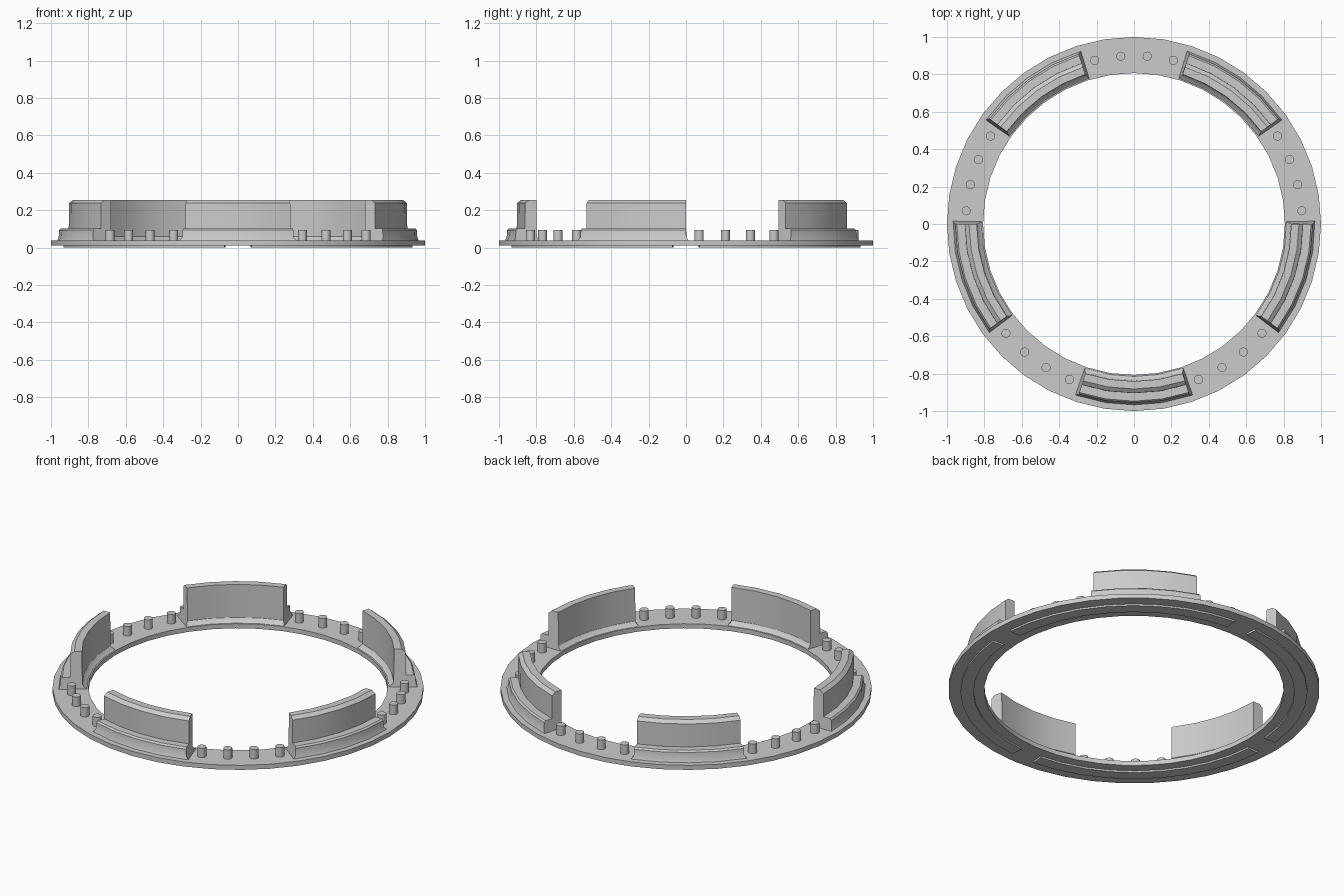
import bpy, bmesh
from math import sin, cos, radians

if "Cube" in bpy.data.objects:
    bpy.data.objects.remove(bpy.data.objects["Cube"])


def sweep(name, profile, centre, half, steps, closed=False):
    """Sweep a closed (radius, z, extra end degrees) profile about the z axis."""
    bm = bmesh.new()
    rows = []
    for i in range(steps if closed else steps + 1):
        t = 2 * i / steps - 1
        row = []
        for r, z, extra in profile:
            # only the two ends flare outwards
            e = extra * t if abs(t) == 1 and not closed else 0
            a = radians(centre + half * t + e)
            row.append(bm.verts.new((r * cos(a), r * sin(a), z)))
        rows.append(row)
    n = len(profile)
    for i in range(steps):
        a, b = rows[i], rows[(i + 1) % len(rows)]
        for j in range(n):
            k = (j + 1) % n
            bm.faces.new((a[j], b[j], b[k], a[k]))
    if not closed:
        bm.faces.new(rows[0])
        bm.faces.new(rows[-1][::-1])
    bmesh.ops.recalc_face_normals(bm, faces=bm.faces)
    mesh = bpy.data.meshes.new(name)
    bm.to_mesh(mesh)
    bm.free()
    obj = bpy.data.objects.new(name, mesh)
    bpy.context.collection.objects.link(obj)
    return obj


def smooth(obj):
    bpy.ops.object.select_all(action='DESELECT')
    obj.select_set(True)
    bpy.context.view_layer.objects.active = obj
    bpy.ops.object.shade_smooth_by_angle(angle=radians(25))


# Flat base ring
ring = [(0.807, 0.01, 0), (1.0, 0.01, 0), (1.0, 0.037, 0), (0.807, 0.037, 0)]
smooth(sweep("base_ring", ring, 0, 180, 40, closed=True))

# Four shallow arc pads under the ring
pad = [(0.865, 0.0, 0), (0.935, 0.0, 0), (0.935, 0.012, 0), (0.865, 0.012, 0)]
for i in range(4):
    smooth(sweep(f"bottom_pad_{i + 1}", pad, 45 + 90 * i, 40.5, 9))

# Five upright curved walls with a stepped, flared foot
wall = [
    (0.812, 0.035, 1.0), (0.968, 0.035, 1.0), (0.959, 0.055, 0.1),
    (0.956, 0.093, 0), (0.947, 0.102, 0), (0.905, 0.102, 0),
    (0.904, 0.238, 0), (0.882, 0.255, 0), (0.841, 0.255, 0),
    (0.839, 0.060, 0), (0.830, 0.047, 0.3),
]
for i in range(5):
    smooth(sweep(f"curved_wall_{i + 1}", wall, -90 + 72 * i, 18, 4))

# Four round pegs in each gap between the walls
for i in range(5):
    for j, offset in enumerate((-13.5, -4.5, 4.5, 13.5)):
        a = radians(90 + 72 * i + offset)
        bpy.ops.mesh.primitive_cylinder_add(
            vertices=20, radius=0.024, depth=0.058,
            location=(0.9 * cos(a), 0.9 * sin(a), 0.064))
        peg = bpy.context.object
        peg.name = f"peg_{i + 1}_{j + 1}"
        smooth(peg)
